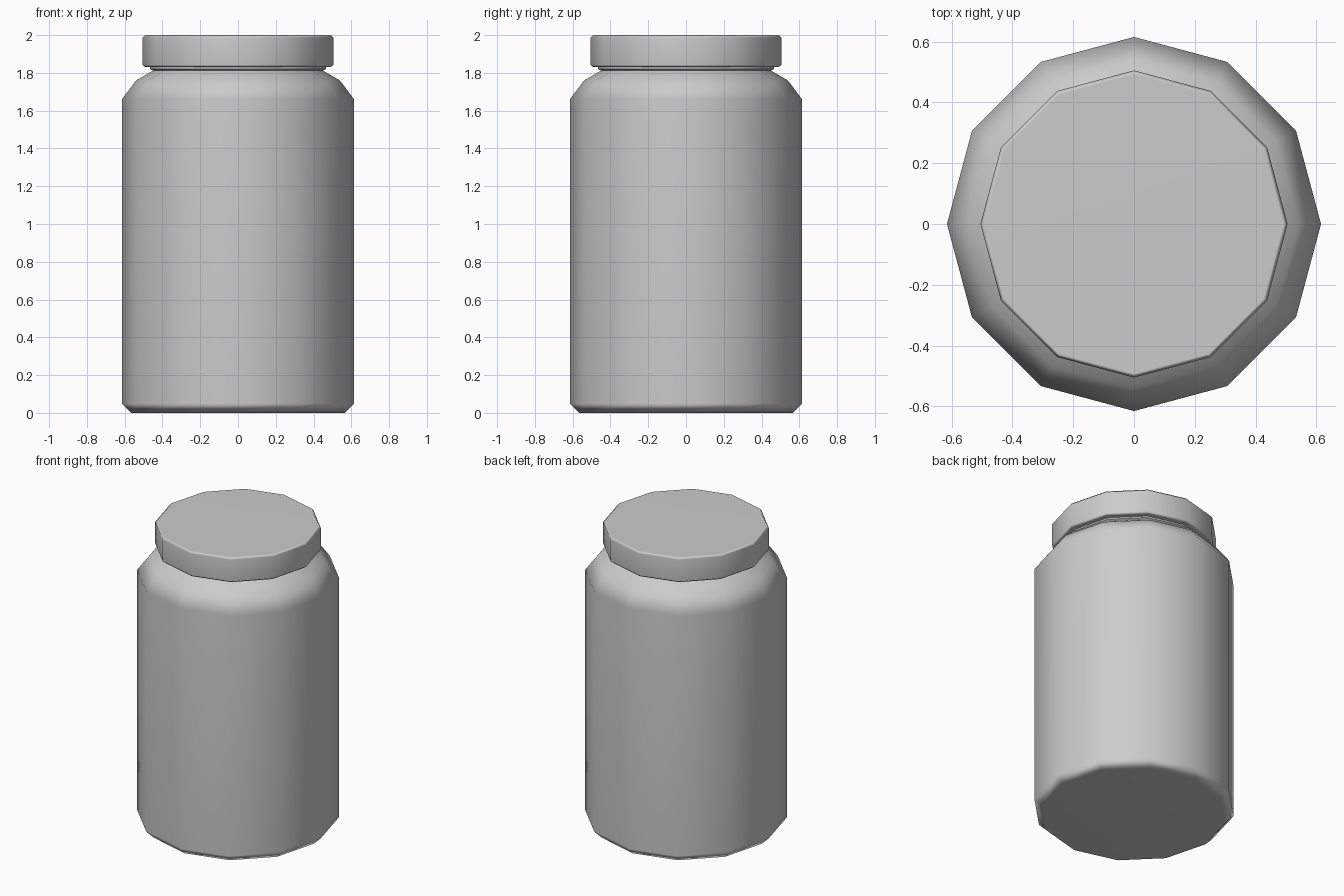
import bpy, bmesh
from math import sin, cos, tau, radians

if "Cube" in bpy.data.objects:
    bpy.data.objects.remove(bpy.data.objects["Cube"])

SIDES = 12


def lathe(name, profile):
    """Closed 12-sided turned solid from (radius, height) points, bottom to top."""
    bm = bmesh.new()
    rings = [[bm.verts.new((r * cos(tau * i / SIDES), r * sin(tau * i / SIDES), z))
              for i in range(SIDES)] for r, z in profile]
    for low, high in zip(rings, rings[1:]):
        for i in range(SIDES):
            j = (i + 1) % SIDES
            bm.faces.new((low[i], low[j], high[j], high[i]))
    bm.faces.new(rings[0][::-1])
    bm.faces.new(rings[-1])
    mesh = bpy.data.meshes.new(name)
    bm.to_mesh(mesh)
    bm.free()
    ob = bpy.data.objects.new(name, mesh)
    bpy.context.collection.objects.link(ob)
    # smooth shading, weighted so the large faces stay even
    bpy.ops.object.select_all(action='DESELECT')
    ob.select_set(True)
    bpy.context.view_layer.objects.active = ob
    bpy.ops.object.shade_smooth_by_angle(angle=radians(60))
    mod = ob.modifiers.new("even_shading", 'WEIGHTED_NORMAL')
    mod.keep_sharp = True
    return ob


# Jar body: chamfered base, straight wall, rounded shoulder, short neck
lathe("jar_body", [(0.565, 0), (0.615, 0.05), (0.615, 1.66), (0.54, 1.76),
                   (0.45, 1.812), (0.465, 1.82), (0.465, 1.84)])

# Screw lid with small chamfers
lathe("lid", [(0.49, 1.83), (0.505, 1.842), (0.505, 1.987), (0.492, 2.0)])
